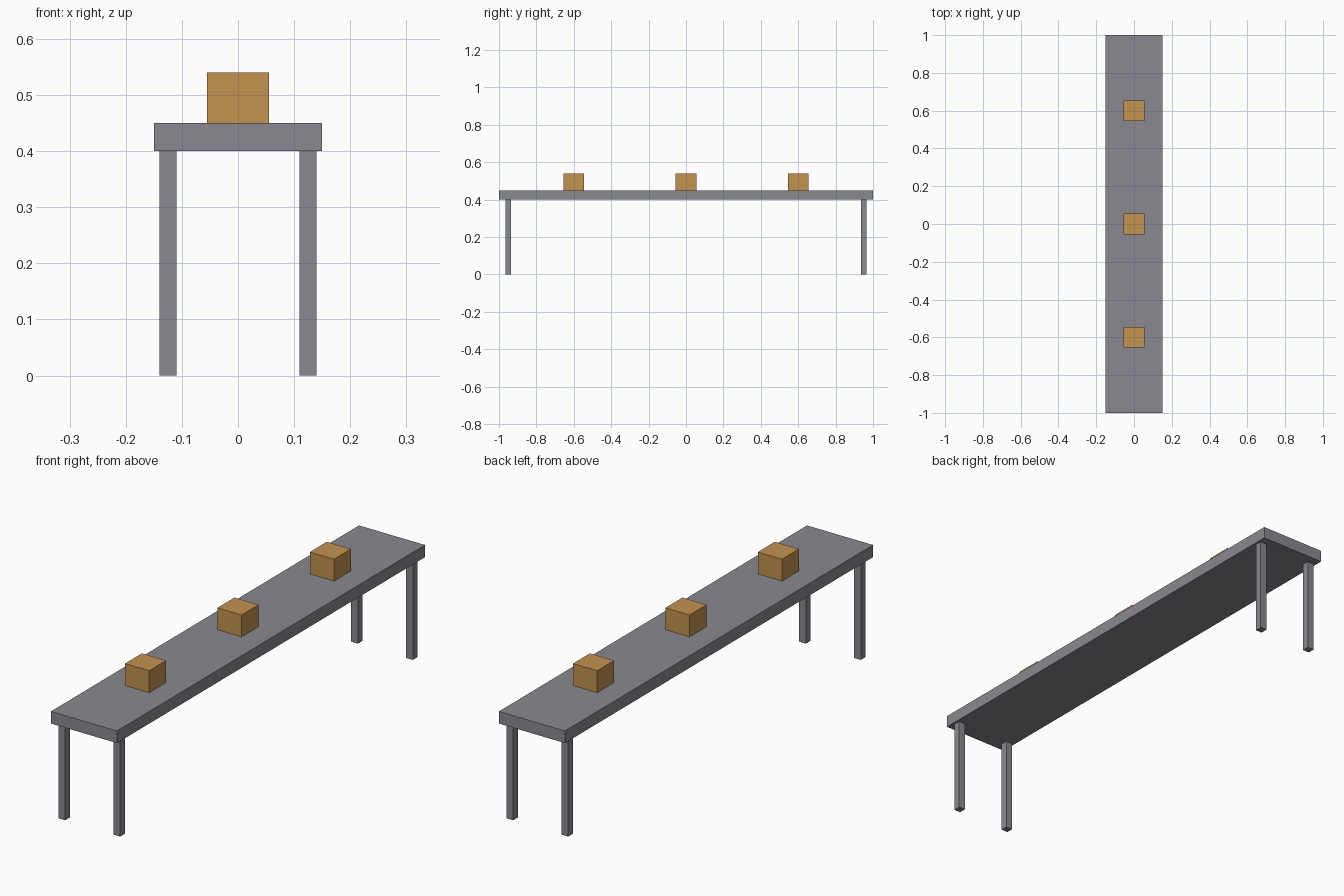
import bpy

cube = bpy.data.objects.get("Cube")
if cube:
    bpy.data.objects.remove(cube, do_unlink=True)


def make_material(name, rgb):
    mat = bpy.data.materials.new(name)
    mat.use_nodes = True
    mat.diffuse_color = (*rgb, 1)
    mat.node_tree.nodes["Principled BSDF"].inputs["Base Color"].default_value = (*rgb, 1)
    return mat


def box(name, size, centre, mat):
    bpy.ops.mesh.primitive_cube_add(size=1, location=centre)
    obj = bpy.context.object
    obj.name = name
    obj.scale = size
    bpy.ops.object.transform_apply(location=False, rotation=False, scale=True)
    obj.data.materials.append(mat)
    return obj


grey = make_material("grey metal", (0.25, 0.25, 0.28))
tan = make_material("tan cardboard", (0.55, 0.29, 0.08))

# Long table top
box("table_top", (0.30, 2.0, 0.05), (0, 0, 0.425), grey)

# Four square legs near the corners
for y, end in ((-0.95, "front"), (0.95, "back")):
    for x, side in ((-0.125, "right"), (0.125, "left")):
        box(f"{end}_{side}_leg", (0.03, 0.03, 0.40), (x, y, 0.20), grey)

# Three boxes spaced along the top
for y, place in ((-0.6, "front"), (0, "middle"), (0.6, "back")):
    box(f"{place}_box", (0.11, 0.11, 0.09), (0, y, 0.495), tan)
